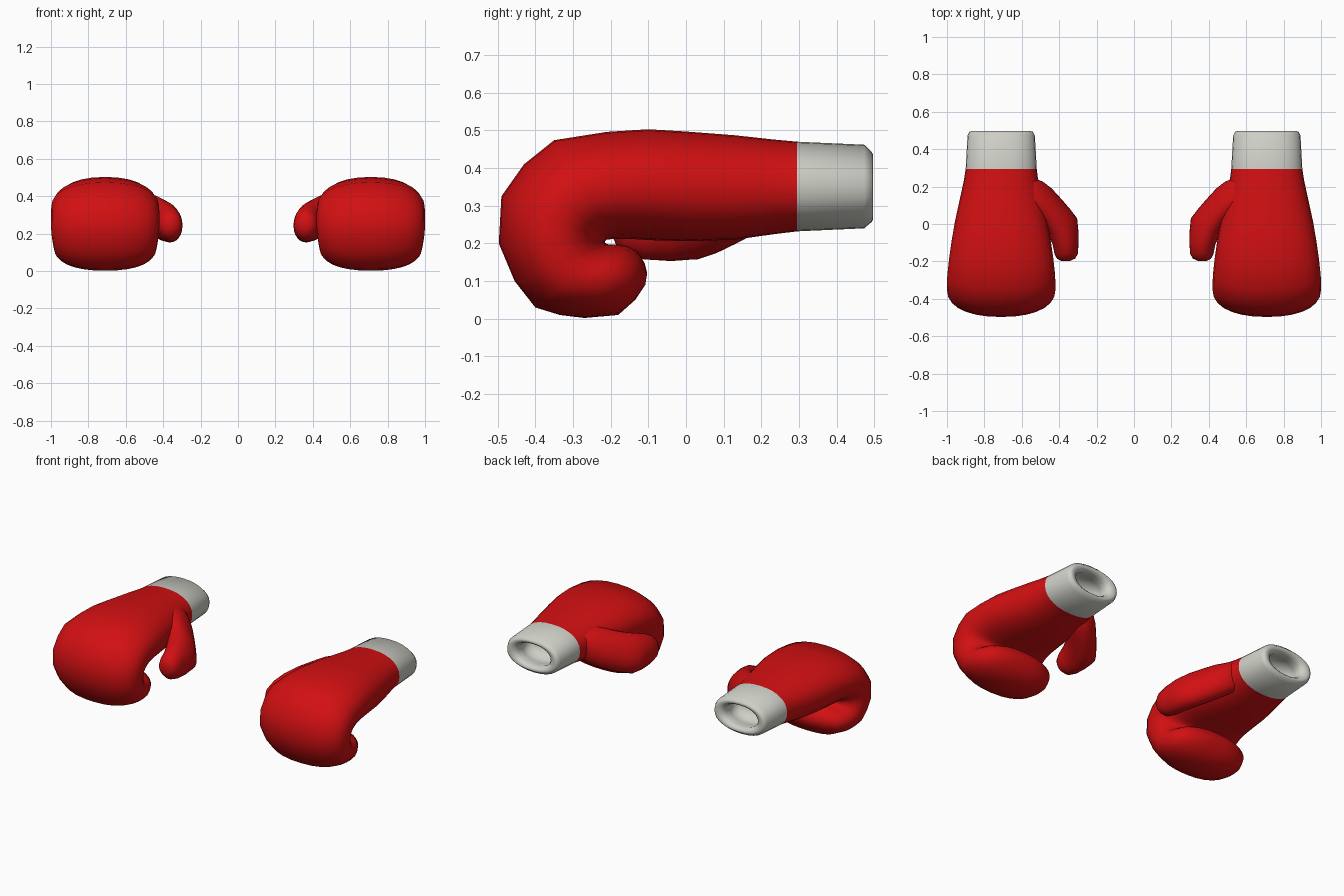
import bpy, bmesh, math
from mathutils import Vector


def material(name, rgb):
    m = bpy.data.materials.new(name)
    m.diffuse_color = (*rgb, 1)
    return m


RED = material("red leather", (0.64, 0.005, 0.006))
WHITE = material("off white cuff", (0.62, 0.62, 0.57))
SIDES = 28


def superellipse(power):
    """Unit outline points (across, up)."""
    pts = []
    for k in range(SIDES):
        a = 2 * math.pi * k / SIDES
        s, c = math.sin(a), math.cos(a)
        pts.append((math.copysign(abs(s) ** (2 / power), s),
                    math.copysign(abs(c) ** (2 / power), c)))
    return pts


def loft(name, rings, cuff_y=None):
    """Skin a list of rings, cap both ends, mirror to the other hand."""
    bm = bmesh.new()
    loops = [[bm.verts.new(p) for p in ring] for ring in rings]
    for a, b in zip(loops, loops[1:]):
        for k in range(SIDES):
            n = (k + 1) % SIDES
            bm.faces.new((a[k], a[n], b[n], b[k]))
    bm.faces.new(loops[0])
    bm.faces.new(loops[-1])
    bmesh.ops.recalc_face_normals(bm, faces=bm.faces)
    for f in bm.faces:
        f.smooth = True
        if cuff_y is not None and f.calc_center_median().y > cuff_y:
            f.material_index = 1
    mesh = bpy.data.meshes.new(name)
    bm.to_mesh(mesh)
    bm.free()
    mesh.materials.append(RED)
    mesh.materials.append(WHITE)
    ob = bpy.data.objects.new(name, mesh)
    bpy.context.collection.objects.link(ob)
    ob.modifiers.new("other_hand", 'MIRROR')
    return ob


# Glove: back-of-hand point (y, z), palm point (y, z), x min, x max
SECTIONS = [
    # inside of the cuff opening
    (0.32, 0.43, 0.32, 0.27, 0.58, 0.84),
    (0.42, 0.42, 0.42, 0.28, 0.595, 0.825),
    (0.465, 0.415, 0.465, 0.285, 0.60, 0.82),
    (0.487, 0.422, 0.487, 0.278, 0.585, 0.835),
    # cuff rim and sleeve
    (0.497, 0.435, 0.497, 0.265, 0.555, 0.865),
    (0.493, 0.443, 0.493, 0.257, 0.54, 0.88),
    (0.473, 0.462, 0.473, 0.24, 0.53, 0.89),
    (0.295, 0.47, 0.295, 0.232, 0.52, 0.90),
    # wrist and back of the hand
    (0.23, 0.476, 0.23, 0.224, 0.512, 0.91),
    (0.13, 0.487, 0.13, 0.21, 0.49, 0.932),
    (0.00, 0.497, 0.02, 0.206, 0.462, 0.958),
    (-0.10, 0.503, -0.08, 0.208, 0.445, 0.975),
    (-0.21, 0.496, -0.15, 0.212, 0.432, 0.988),
    (-0.35, 0.474, -0.19, 0.212, 0.422, 0.998),
    # knuckles curling round
    (-0.43, 0.41, -0.21, 0.21, 0.42, 1.00),
    (-0.49, 0.325, -0.215, 0.206, 0.42, 1.00),
    (-0.497, 0.20, -0.215, 0.202, 0.422, 0.998),
    (-0.455, 0.10, -0.21, 0.198, 0.43, 0.99),
    (-0.40, 0.03, -0.20, 0.197, 0.437, 0.983),
    (-0.335, 0.01, -0.18, 0.197, 0.445, 0.975),
    (-0.27, 0.002, -0.155, 0.193, 0.455, 0.965),
    (-0.18, 0.01, -0.128, 0.178, 0.49, 0.93),
    (-0.135, 0.05, -0.11, 0.148, 0.56, 0.86),
    (-0.108, 0.09, -0.103, 0.12, 0.64, 0.78),
]
outline = superellipse(2.25)
rings = []
for oy, oz, iy, iz, x0, x1 in SECTIONS:
    mid = Vector(((x0 + x1) / 2, (oy + iy) / 2, (oz + iz) / 2))
    up = Vector((0, (oy - iy) / 2, (oz - iz) / 2))
    rings.append([mid + up * c + Vector(((x1 - x0) / 2 * s, 0, 0)) for s, c in outline])
loft("glove_and_cuff", rings, cuff_y=0.296)

# Thumb: y, x min, x max, z min, z max, slope of the section across x
THUMB = [
    (0.245, 0.53, 0.60, 0.33, 0.40, 0.2),
    (0.225, 0.485, 0.64, 0.27, 0.43, 0.3),
    (0.19, 0.44, 0.64, 0.235, 0.43, 0.35),
    (0.13, 0.385, 0.62, 0.21, 0.43, 0.45),
    (0.08, 0.342, 0.57, 0.185, 0.41, 0.45),
    (0.03, 0.304, 0.52, 0.165, 0.39, 0.4),
    (-0.04, 0.297, 0.465, 0.155, 0.37, 0.25),
    (-0.11, 0.297, 0.435, 0.157, 0.35, 0.1),
    (-0.16, 0.300, 0.425, 0.172, 0.325, 0.0),
    (-0.185, 0.315, 0.412, 0.195, 0.305, 0.0),
    (-0.198, 0.342, 0.388, 0.225, 0.275, 0.0),
]
outline = superellipse(2)
rings = []
for y, x0, x1, z0, z1, slope in THUMB:
    cx, cz, w, h = (x0 + x1) / 2, (z0 + z1) / 2, (x1 - x0) / 2, (z1 - z0) / 2
    rings.append([Vector((cx + w * s, y, cz + h * c + slope * w * s)) for s, c in outline])
loft("thumb", rings)
